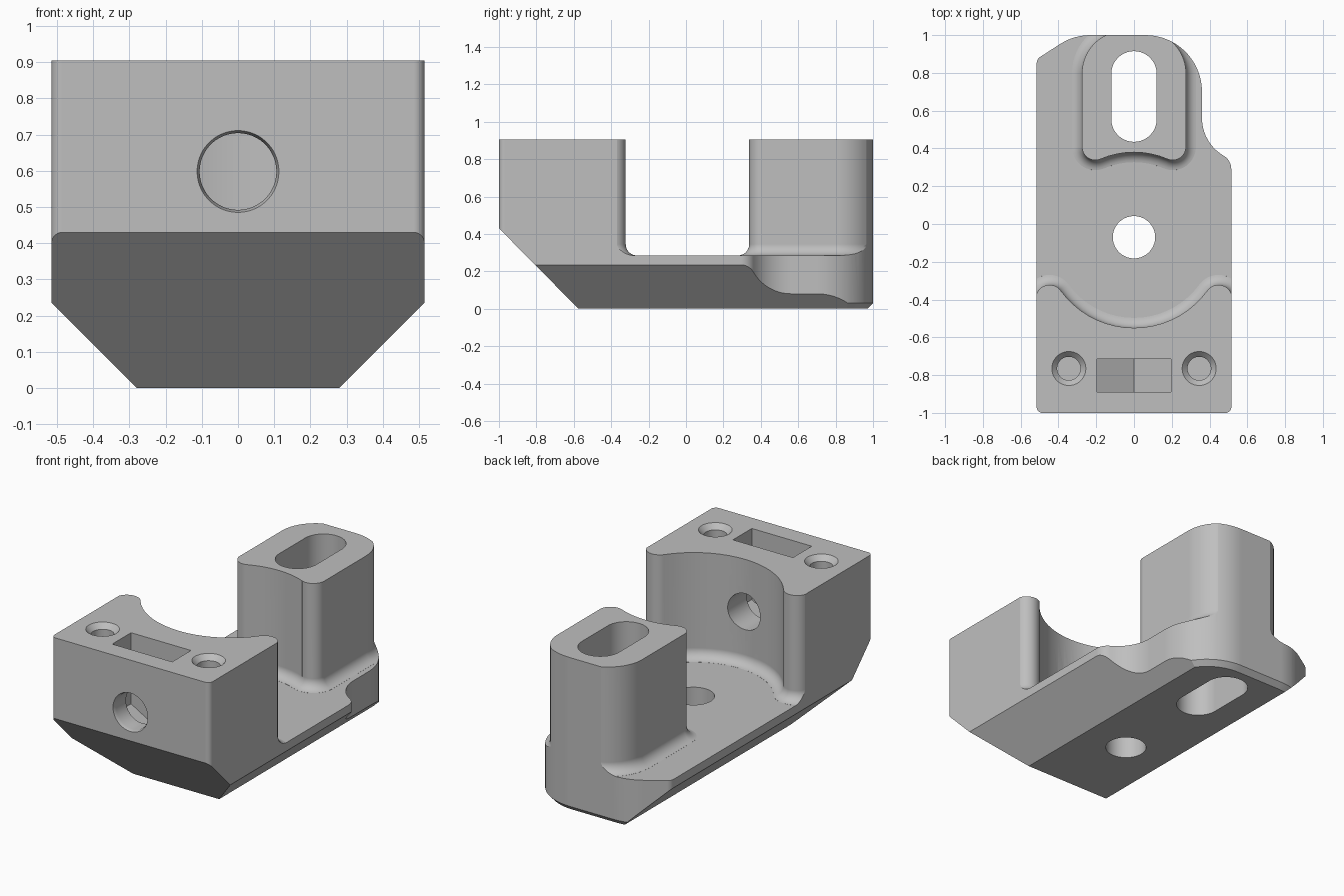
import bpy, bmesh
from math import radians, sin, cos, pi, ceil
from mathutils import Matrix

cube = bpy.data.objects.get("Cube")
if cube:
    bpy.data.objects.remove(cube, do_unlink=True)

TOP, PLATE, FILLET = 0.905, 0.285, 0.06
FRONT = Matrix.Rotation(pi / 2, 4, 'X')      # turns local +z to the front (-y)


def outline(arcs, d=0.0):
    """Chain of arcs (cx, cy, r, start, end) joined by lines, offset outward by d."""
    pts = []
    for cx, cy, r, a, b in arcs:
        r = max(r + (d if b > a else -d), 0.001)
        n = max(2, ceil(abs(b - a) / 6))
        for i in range(n + 1):
            t = radians(a + (b - a) * i / n)
            p = (cx + r * cos(t), cy + r * sin(t))
            if not pts or abs(p[0] - pts[-1][0]) + abs(p[1] - pts[-1][1]) > 1e-4:
                pts.append(p)
    return pts


def loft(name, sections, matrix=None, planes=()):
    """Solid through stacked (z, points) sections, trimmed by planes."""
    bm = bmesh.new()
    rings = [[bm.verts.new((x, y, z)) for x, y in pts] for z, pts in sections]
    n = len(rings[0])
    for lo, hi in zip(rings, rings[1:]):
        for i in range(n):
            j = (i + 1) % n
            bm.faces.new((lo[i], lo[j], hi[j], hi[i]))
    bm.faces.new(rings[0][::-1])
    bm.faces.new(rings[-1])
    bmesh.ops.remove_doubles(bm, verts=bm.verts, dist=1e-5)
    for co, no in planes:
        bmesh.ops.bisect_plane(bm, geom=bm.verts[:] + bm.edges[:] + bm.faces[:],
                               plane_co=co, plane_no=no, clear_outer=True)
        bmesh.ops.holes_fill(bm, edges=[e for e in bm.edges if e.is_boundary], sides=0)
    if matrix:
        bm.transform(matrix)
    bmesh.ops.recalc_face_normals(bm, faces=bm.faces)
    mesh = bpy.data.meshes.new(name)
    bm.to_mesh(mesh)
    bm.free()
    ob = bpy.data.objects.new(name, mesh)
    bpy.context.collection.objects.link(ob)
    return ob


def stack(name, arcs, levels, **kw):
    return loft(name, [(z, outline(arcs, d)) for z, d in levels], **kw)


def circle(x, y, r):
    return [(x, y, r, 0, 354)]


def flared(name, arcs):
    """Upright with a rounded fillet where it meets the plate."""
    levels = [(0.1, FILLET)]
    for i in range(11):
        t = 0.12 + (pi / 2 - 0.12) * i / 10
        levels.append((PLATE + FILLET * (1 - cos(t)), FILLET * (1 - sin(t))))
    return stack(name, arcs, levels + [(1.0, 0)])


def combine(body, other, operation):
    mod = body.modifiers.new("combine", 'BOOLEAN')
    mod.operation, mod.solver, mod.object = operation, 'EXACT', other
    bpy.context.view_layer.objects.active = body
    bpy.ops.object.modifier_apply(modifier=mod.name)
    bpy.data.objects.remove(other, do_unlink=True)


# base plate, oversize until trimmed
body = loft("clamp_bracket", [(z, [(-0.8, -1.3), (0.8, -1.3), (0.8, 1.3), (-0.8, 1.3)])
                              for z in (-0.1, PLATE)])

# rear post with concave front face
post = [(0.205, 0.408, 0.07, 246.8, 360), (0.055, 0.8, 0.22, 0, 90),
        (-0.055, 0.8, 0.22, 90, 180), (-0.205, 0.408, 0.07, 180, 293.2),
        (0, -0.07, 0.45, 113.2, 66.8)]
combine(body, flared("rear_post", post), 'UNION')

# front block with round scoop and two rounded horns
block = [(0.447, -1.2, 0.0727, -90, 0), (0.447, -0.395, 0.0727, 0, 144),
         (0, -0.07, 0.48, -36, -144),
         (-0.447, -0.395, 0.0727, 36, 180), (-0.447, -1.2, 0.0727, 180, 270)]
combine(body, flared("front_block", block), 'UNION')

# outer shape with the slanted underside
rim = [(0.485, -0.97, 0.03, -90, 0), (0.435, 0.292, 0.08, 0, 60),
       (0.59, 0.5605, 0.23, 240, 180), (0.06, 0.7, 0.3, 0, 90),
       (-0.23, 0.7, 0.3, 90, 122.7), (-0.475, 0.851, 0.04, 122.7, 180),
       (-0.485, -0.97, 0.03, 180, 270)]
slants = [((0.28, 0, 0), (1, 0, -1)), ((-0.28, 0, 0), (-1, 0, -1)),
          ((0, -0.575, 0), (0, -0.43, -0.425))]
combine(body, stack("outer_shape", rim, [(0, -0.028), (0.03, 0), (TOP, 0)],
                    planes=slants), 'INTERSECT')

# long slot through the post, round hole through the plate
slot = [(0, 0.795, 0.12, 0, 180), (0, 0.555, 0.12, 180, 360)]
combine(body, stack("post_slot", slot, [(-0.2, 0), (1.2, 0)]), 'DIFFERENCE')
combine(body, stack("plate_hole", circle(0, -0.07, 0.112), [(-0.2, 0), (0.6, 0)]), 'DIFFERENCE')

# countersunk blind holes in the block top
for x in (-0.345, 0.345):
    combine(body, stack("screw_hole", circle(x, -0.765, 0.062),
                        [(0.55, 0), (TOP - 0.03, 0), (TOP, 0.028), (TOP + 0.03, 0.056)]),
            'DIFFERENCE')

# nut pocket with pointed floor, and bolt hole from the front
nut = [(0, 0.375), (0.195, 0.487), (0.195, 1.0), (-0.195, 1.0), (-0.195, 0.487)]
combine(body, loft("nut_pocket", [(0.715, nut), (0.89, nut)], matrix=FRONT), 'DIFFERENCE')
combine(body, stack("bolt_hole", circle(0, 0.598, 0.106),
                    [(0.3, 0), (0.98, 0), (1.0, 0.007), (1.02, 0.014)], matrix=FRONT),
        'DIFFERENCE')

# plain grey finish, smooth curves and crisp edges
grey = bpy.data.materials.new("grey")
grey.use_nodes = True
colour = (0.52, 0.52, 0.52, 1)
grey.diffuse_color = colour
grey.node_tree.nodes["Principled BSDF"].inputs["Base Color"].default_value = colour
body.data.materials.clear()
body.data.materials.append(grey)
for face in body.data.polygons:
    face.material_index = 0
bpy.ops.object.select_all(action='DESELECT')
body.select_set(True)
bpy.context.view_layer.objects.active = body
bpy.ops.object.shade_smooth_by_angle(angle=radians(20))
body.modifiers.new("clean_shading", 'WEIGHTED_NORMAL').keep_sharp = True
